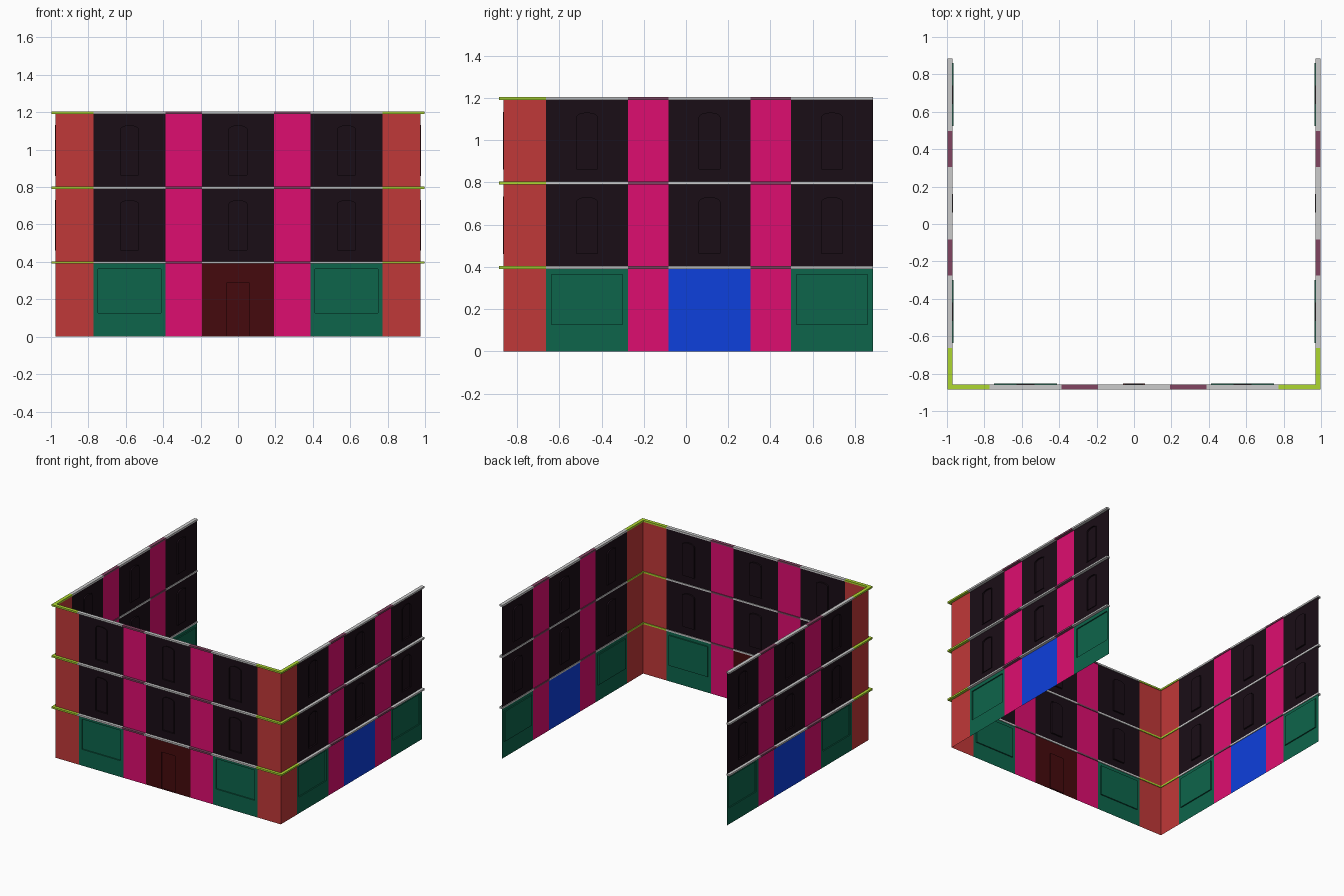
import bpy, bmesh, math
from mathutils import Matrix

if "Cube" in bpy.data.objects:
    bpy.data.objects.remove(bpy.data.objects["Cube"])

WX, FY, BY = 0.975, -0.863, 0.885   # side wall x, front wall y, rear end y
COL, BAY, FLOOR = 0.193, 0.387, 0.4  # pier width, bay width, storey height
COLORS = {
    "red": (.53, .04, .04), "dark": (.010, .004, .008), "green": (.004, .13, .07),
    "brown": (.06, .003, .004), "blue": (.004, .05, .72), "pink": (.73, .004, .16),
    "lime": (.42, .68, .03), "mauve": (.22, .06, .12)}
MATS = {}
for key, c in COLORS.items():
    MATS[key] = bpy.data.materials.new(key)
    MATS[key].diffuse_color = (*c, 1)


def finish(bm, name, color, matrix=None):
    me = bpy.data.meshes.new(name)
    if matrix:
        bm.transform(matrix)
    bm.to_mesh(me)
    bm.free()
    ob = bpy.data.objects.new(name, me)
    bpy.context.collection.objects.link(ob)
    if color:
        me.materials.append(MATS[color])
    return ob


def rect(u0, u1, z0, z1):
    return [(u0, z0), (u1, z0), (u1, z1), (u0, z1)]


def arch(u, half, z0, spring, rise, n=8):
    # rectangle with a shallow curved head
    top = [(u + half * math.cos(math.pi * i / n), spring + rise * math.sin(math.pi * i / n))
           for i in range(n + 1)]
    return [(u - half, z0), (u + half, z0)] + top


def panel(name, color, outer, matrix, hole=None, steps=()):
    """Flat wall sheet; an optional opening is stepped out and in by the given loops."""
    bm = bmesh.new()

    def loop(pts, d=0):
        vs = [bm.verts.new((u, -d, z)) for u, z in pts]
        return vs, [bm.edges.new((vs[i], vs[(i + 1) % len(vs)])) for i in range(len(vs))]

    vs, es = loop(outer)
    if hole:
        prev, he = loop(hole)
        bmesh.ops.triangle_fill(bm, use_beauty=True, edges=es + he, normal=(0, -1, 0))
        for pts, d in steps:
            cur, _ = loop(pts, d)
            for i in range(len(cur)):
                j = (i + 1) % len(cur)
                bm.faces.new((prev[i], prev[j], cur[j], cur[i]))
            prev = cur
        bm.faces.new(prev)
    else:
        bm.faces.new(vs)
    bmesh.ops.recalc_face_normals(bm, faces=bm.faces[:])
    if max(bm.faces, key=lambda f: f.calc_area()).normal.y > 0:
        bmesh.ops.reverse_faces(bm, faces=bm.faces[:])
    return finish(bm, name, color, matrix)


def prism(name, color, pts, z0, z1, matrix=None):
    bm = bmesh.new()
    f = bm.faces.new([bm.verts.new((x, y, z0)) for x, y in pts])
    ext = bmesh.ops.extrude_face_region(bm, geom=[f])["geom"]
    bmesh.ops.translate(bm, vec=(0, 0, z1 - z0),
                        verts=[g for g in ext if isinstance(g, bmesh.types.BMVert)])
    bmesh.ops.recalc_face_normals(bm, faces=bm.faces[:])
    return finish(bm, name, color, matrix)


def window_bay(name, u, z, m):
    # arched upper window: raised rim, recessed pane
    rim = arch(u, 0.053, z + .06, z + .312, .02)
    pane = arch(u, 0.049, z + .064, z + .308, .02)
    panel(name, "dark", rect(u - BAY / 2, u + BAY / 2, z, z + FLOOR), m,
          rim, [(rim, .004), (pane, .004), (pane, -.008)])


def recess_bay(name, color, u, opening, m):
    outer = rect(u - BAY / 2, u + BAY / 2, 0, FLOOR)
    panel(name, color, outer, m, opening, [(opening, -.009)])


def ledge(name, color, u, width, z, m):
    # thin string course along the head of each storey
    a, b = u - width / 2, u + width / 2
    prism(name, color, [(a, .005), (b, .005), (b, -.022), (a, -.022)], z - .01, z + .003, m)


def facade(side, m, centre, s=1):
    ground = ["shop", "middle", "shop"]
    for i in range(3):
        u = s * (centre + (i - 1) * (BAY + COL))
        if ground[i] == "shop":
            recess_bay(f"{side}_shop_window_{i}", "green", u,
                       rect(u - .168, u + .168, .127, .363), m)
        elif side == "front":
            recess_bay("front_door", "brown", u, rect(u - .06, u + .06, .004, .29), m)
        else:
            panel(f"{side}_blank_panel", "blue", rect(u - BAY / 2, u + BAY / 2, 0, FLOOR), m)
        for k in (1, 2):
            window_bay(f"{side}_window_{i}_{k}", u, k * FLOOR, m)
        for k in (1, 2, 3):
            ledge(f"{side}_ledge_{i}_{k}", None, u, BAY, k * FLOOR, m)
    # flat piers between bays
    for i in (-.5, .5):
        u = s * (centre + i * (BAY + COL))
        for k in range(3):
            panel(f"{side}_pier_{i}_{k}", "pink",
                  rect(u - COL / 2, u + COL / 2, k * FLOOR, (k + 1) * FLOOR), m)
            ledge(f"{side}_pier_ledge_{i}_{k}", "mauve", u, COL, (k + 1) * FLOOR, m)


# three facades, open at the rear
half = 1.5 * BAY + COL
mid = BY - half
facade("front", Matrix.Translation((0, FY, 0)), 0)
facade("right", Matrix.Translation((WX, 0, 0)) @ Matrix.Rotation(math.pi / 2, 4, 'Z'), mid)
facade("left", Matrix.Translation((-WX, 0, 0)) @ Matrix.Rotation(-math.pi / 2, 4, 'Z'), mid, -1)

# L-shaped corner piers with mitred ledges
xi, yi = half, mid - half
for s, side in ((1, "right"), (-1, "left")):
    for k in range(3):
        bm = bmesh.new()
        path = [(s * xi, FY), (s * WX, FY), (s * WX, yi)]
        lo = [bm.verts.new((x, y, k * FLOOR)) for x, y in path]
        hi = [bm.verts.new((x, y, (k + 1) * FLOOR)) for x, y in path]
        for i in (0, 1):
            q = (lo[i], lo[i + 1], hi[i + 1], hi[i])
            bm.faces.new(q if s > 0 else q[::-1])
        finish(bm, f"{side}_corner_{k}", "red")
        o, n, h = .022, .005, (k + 1) * FLOOR
        prism(f"{side}_corner_ledge_{k}", "lime",
              [(s * xi, FY - o), (s * (WX + o), FY - o), (s * (WX + o), yi),
               (s * (WX - n), yi), (s * (WX - n), FY + n), (s * xi, FY + n)], h - .01, h + .003)

for m in bpy.data.materials:
    if m.users and not m.is_grease_pencil:
        m.use_nodes = True
        m.node_tree.nodes["Principled BSDF"].inputs["Base Color"].default_value = m.diffuse_color
